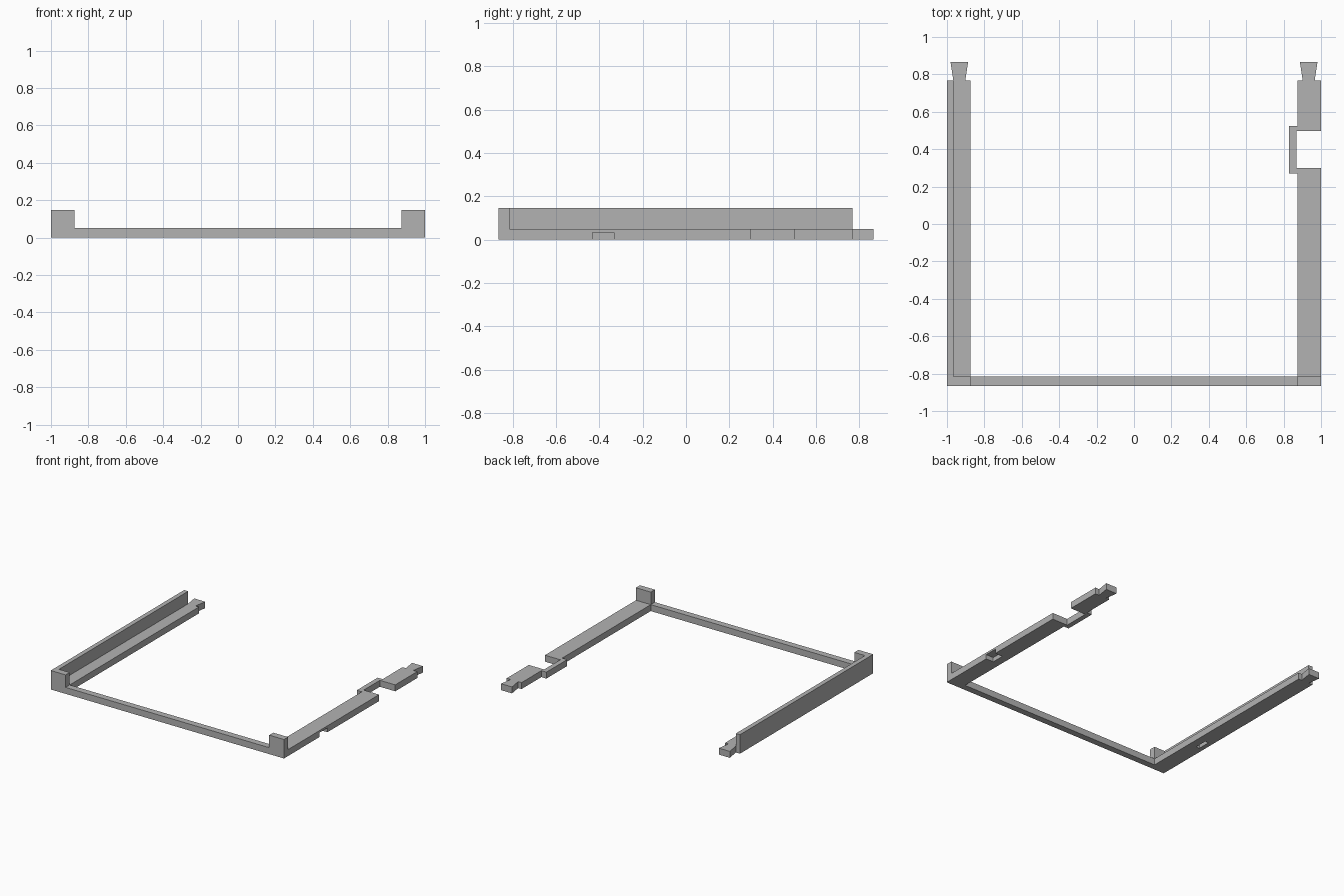
import bpy
import bmesh

if "Cube" in bpy.data.objects:
    bpy.data.objects.remove(bpy.data.objects["Cube"], do_unlink=True)

grey = bpy.data.materials.new("plain_grey")
grey.use_nodes = True
grey.diffuse_color = (0.45, 0.45, 0.45, 1)
grey.node_tree.nodes["Principled BSDF"].inputs["Base Color"].default_value = (0.45, 0.45, 0.45, 1)

OUT, IN = 1.0, 0.873            # outer and inner edges of the side rails
FRONT, BAR, END, TIP = -0.865, -0.815, 0.768, 0.865
LOW, HIGH = 0.05, 0.147         # rail height and wall height
WALL = 0.965                    # inner side of the tall wall


def slab(name, outline, z0, z1):
    """Extrude a flat outline from z0 up to z1."""
    bm = bmesh.new()
    face = bm.faces.new([bm.verts.new((x, y, z0)) for x, y in outline])
    top = bmesh.ops.extrude_face_region(bm, geom=[face])
    verts = [v for v in top["geom"] if isinstance(v, bmesh.types.BMVert)]
    bmesh.ops.translate(bm, verts=verts, vec=(0, 0, z1 - z0))
    bmesh.ops.recalc_face_normals(bm, faces=bm.faces)
    mesh = bpy.data.meshes.new(name)
    bm.to_mesh(mesh)
    bm.free()
    mesh.materials.append(grey)
    obj = bpy.data.objects.new(name, mesh)
    bpy.context.collection.objects.link(obj)
    return obj


def rect(x0, x1, y0, y1):
    return [(x0, y0), (x1, y0), (x1, y1), (x0, y1)]


def dovetail(side):
    """Flared end tab, listed from the outer edge to the inner edge."""
    c = 0.934
    return [(side * (c + dx), y) for dx, y in
            ((0.032, END), (0.047, TIP), (-0.047, TIP), (-0.032, END))]


# U-shaped base: left rail with its stepped-in bridge, front bar, right rail
left_rail = [(OUT, FRONT), (OUT, 0.3), (0.868, 0.3), (0.868, 0.498), (OUT, 0.498), (OUT, END)]
left_inner = [(IN, END), (IN, 0.525), (0.83, 0.525), (0.83, 0.27), (IN, 0.27), (IN, BAR)]
right_rail = [(-IN, BAR), (-IN, END)] + dovetail(-1)[::-1] + [(-OUT, END), (-OUT, FRONT)]
base = slab("base_frame", left_rail + dovetail(1) + left_inner + right_rail, 0, LOW)

# Shallow pockets under both rails; the left one opens outwards
for name, x0, x1 in (("left_pocket_cutter", 0.935, 1.05), ("right_pocket_cutter", -WALL, -0.935)):
    cutter = slab(name, rect(x0, x1, -0.432, -0.332), -0.05, 0.034)
    cutter.hide_render = True
    cutter.hide_viewport = True
    cutter.display_type = 'WIRE'
    cut = base.modifiers.new(name, 'BOOLEAN')
    cut.operation = 'DIFFERENCE'
    cut.solver = 'EXACT'
    cut.object = cutter

# Tall right wall joined to its front corner block
slab("right_wall", [(-OUT, FRONT), (-IN, FRONT), (-IN, BAR), (-WALL, BAR),
                    (-WALL, END), (-OUT, END)], LOW, HIGH)

# Front corner block on the left
slab("left_corner_block", rect(IN, OUT, FRONT, BAR), LOW, HIGH)
